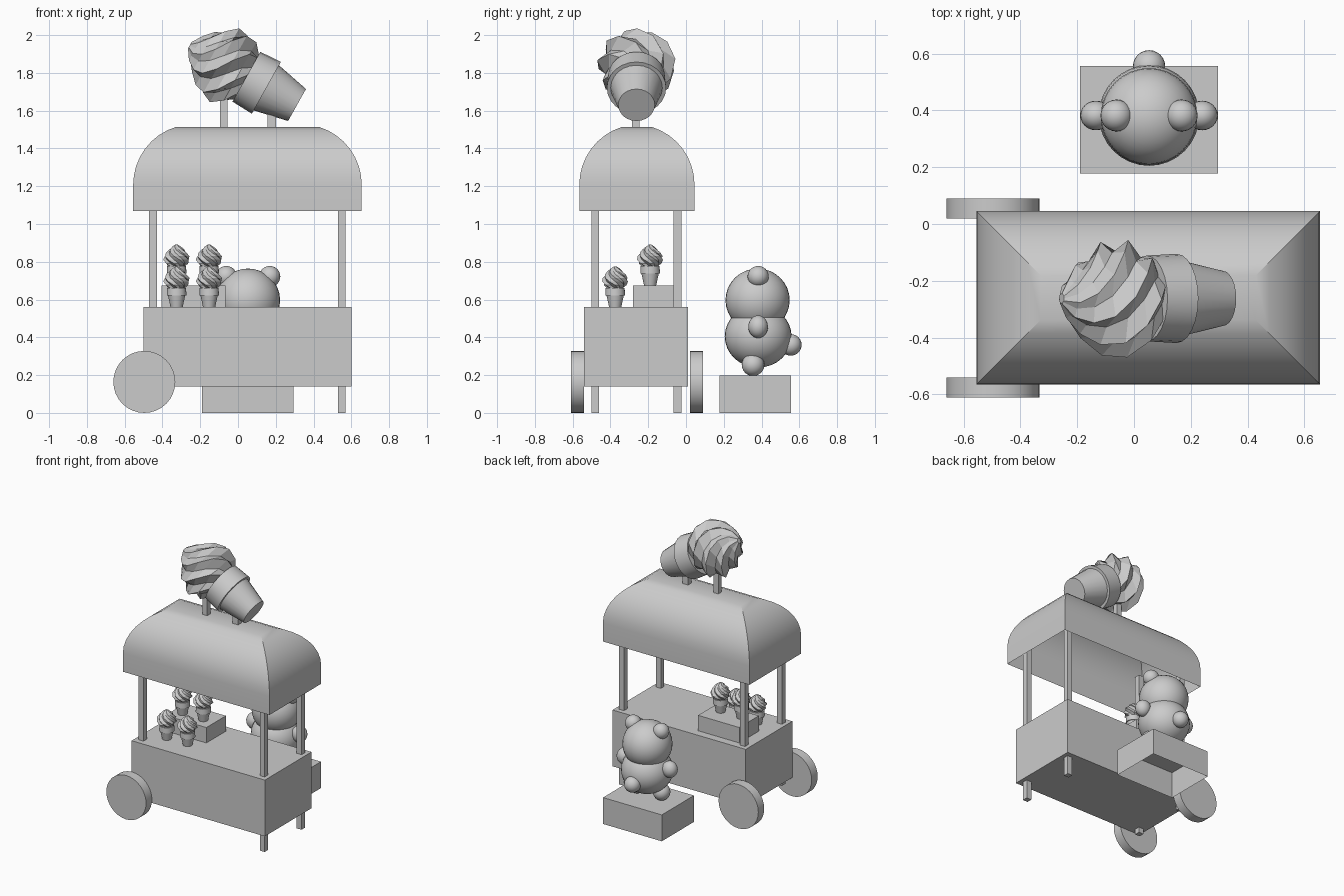
import bpy, bmesh, math
from mathutils import Matrix, Vector

if "Cube" in bpy.data.objects:
    bpy.data.objects.remove(bpy.data.objects["Cube"])


def finish(bm, name, smooth=None):
    bmesh.ops.recalc_face_normals(bm, faces=bm.faces[:])
    me = bpy.data.meshes.new(name)
    bm.to_mesh(me)
    bm.free()
    ob = bpy.data.objects.new(name, me)
    bpy.context.collection.objects.link(ob)
    if smooth:
        bpy.ops.object.select_all(action='DESELECT')
        ob.select_set(True)
        bpy.context.view_layer.objects.active = ob
        bpy.ops.object.shade_smooth_by_angle(angle=math.radians(smooth))
    return ob


def box(name, x, y, z, open_bottom=False):
    bm = bmesh.new()
    bmesh.ops.create_cube(bm, size=1)
    for v in bm.verts:
        v.co = [a[0] if c < 0 else a[1] for a, c in zip((x, y, z), v.co)]
    if open_bottom:
        low = min(bm.faces, key=lambda f: f.calc_center_median().z)
        bmesh.ops.delete(bm, geom=[low], context='FACES_ONLY')
    return finish(bm, name)


def ball(name, centre, radii, segs=24):
    bm = bmesh.new()
    bmesh.ops.create_uvsphere(bm, u_segments=segs, v_segments=segs // 2, radius=1)
    bm.transform(Matrix.Translation(centre) @ Matrix.Diagonal((*radii, 1)))
    return finish(bm, name, 60)


def loft(name, rings, mat, smooth=None, caps=(True, True)):
    bm = bmesh.new()
    loops = [[bm.verts.new(mat @ Vector(p)) for p in ring] for ring in rings]
    n = len(loops[0])
    for a, b in zip(loops, loops[1:]):
        for i in range(n):
            j = (i + 1) % n
            bm.faces.new((a[i], a[j], b[j], b[i]))
    if caps[0]:
        bm.faces.new(loops[0])
    if caps[1]:
        bm.faces.new(loops[-1])
    return finish(bm, name, smooth)


def circle(r, z, n=24):
    return [(r * math.cos(2 * math.pi * i / n), r * math.sin(2 * math.pi * i / n), z)
            for i in range(n)]


def ice_cream(prefix, mat):
    loft(prefix + "_wafer", [circle(.097, 0), circle(.14, .2)], mat, 40)
    loft(prefix + "_wafer_rim", [circle(.157, .186), circle(.151, .307)], mat, 40)
    # twisted star swirl narrowing to a tip
    profile = [(.135, .300), (.185, .350), (.212, .410), (.205, .465),
               (.17, .52), (.125, .57), (.075, .615), (.02, .65)]
    lobes, rings = 7, []
    for r, z in profile:
        twist = -2.6 * (z - .3) / .35 + .35
        ring = []
        for i in range(lobes * 2):
            a = math.pi * i / lobes + twist
            k = r * (1 if i % 2 == 0 else .8)
            ring.append((k * math.cos(a), k * math.sin(a), z))
        rings.append(ring)
    loft(prefix + "_swirl", rings, mat)


# cart body and display riser
box("cart_body", (-.50, .60), (-.54, .01), (.14, .56))
box("display_riser", (-.405, -.065), (-.28, -.05), (.56, .675))

# canopy posts; the right pair carry on down as legs
for side, x, foot in (("left", -.45, .10), ("right", .55, 0)):
    for end, y in (("front", -.48), ("back", -.045)):
        box(f"{end}_{side}_post", (x - .02, x + .02), (y - .02, y + .02), (foot, 1.34))

# wheels
for end, y in (("front", -.575), ("back", .055)):
    bm = bmesh.new()
    bmesh.ops.create_cone(bm, cap_ends=True, segments=32, radius1=.164, radius2=.164, depth=.07)
    bm.transform(Matrix.Translation((-.496, y, .164)) @ Matrix.Rotation(math.pi / 2, 4, 'X'))
    finish(bm, end + "_wheel", 40)

# hipped canopy shell with curved sides, open underneath
x0, x1, y0, y1, R = -.555, .655, -.565, .045, .32
steps = [(0, 1.07)]
for i in range(9):
    t = math.radians(73) * i / 8
    steps.append((R * (1 - math.cos(t)), 1.208 + R * math.sin(t)))
loft("canopy", [[(x0 + o, y0 + o, z), (x1 - o, y0 + o, z), (x1 - o, y1 - o, z), (x0 + o, y1 - o, z)]
                for o, z in steps], Matrix.Identity(4), 30, (False, True))

# rooftop sign
box("sign_post_left", (-.095, -.055), (-.285, -.245), (1.5, 1.76))
box("sign_post_right", (.155, .20), (-.285, -.245), (1.5, 1.69))
ice_cream("sign", Matrix.Translation((.3125, -.262, 1.63)) @ Matrix.Rotation(math.radians(-60.8), 4, 'Y'))

# small cones on the counter and riser
for row, y, z in (("front", -.375, .56), ("back", -.19, .675)):
    for side, x in (("left", -.325), ("right", -.153)):
        ice_cream(f"{row}_{side}_cone", Matrix.Translation((x, y, z)) @ Matrix.Scale(.332, 4))

# step stool, hollow below
box("stool", (-.19, .295), (.178, .557), (0, .197), True)

# bear standing on the stool
bx, by = .053, .382
ball("bear_body", (bx, by, .405), (.177, .177, .165), 32)
ball("bear_head", (bx, by - .003, .597), (.17, .17, .167), 32)
ball("bear_tail", (bx, .555, .36), (.057, .057, .057))
for side, s in (("left", -1), ("right", 1)):
    ball(f"bear_{side}_ear", (bx + s * .115, by, .722), (.056, .056, .056))
    ball(f"bear_{side}_arm", (bx + s * .187, by, .456), (.055, .052, .06))
    ball(f"bear_{side}_foot", (bx + s * .1, .355, .255), (.06, .06, .06))
